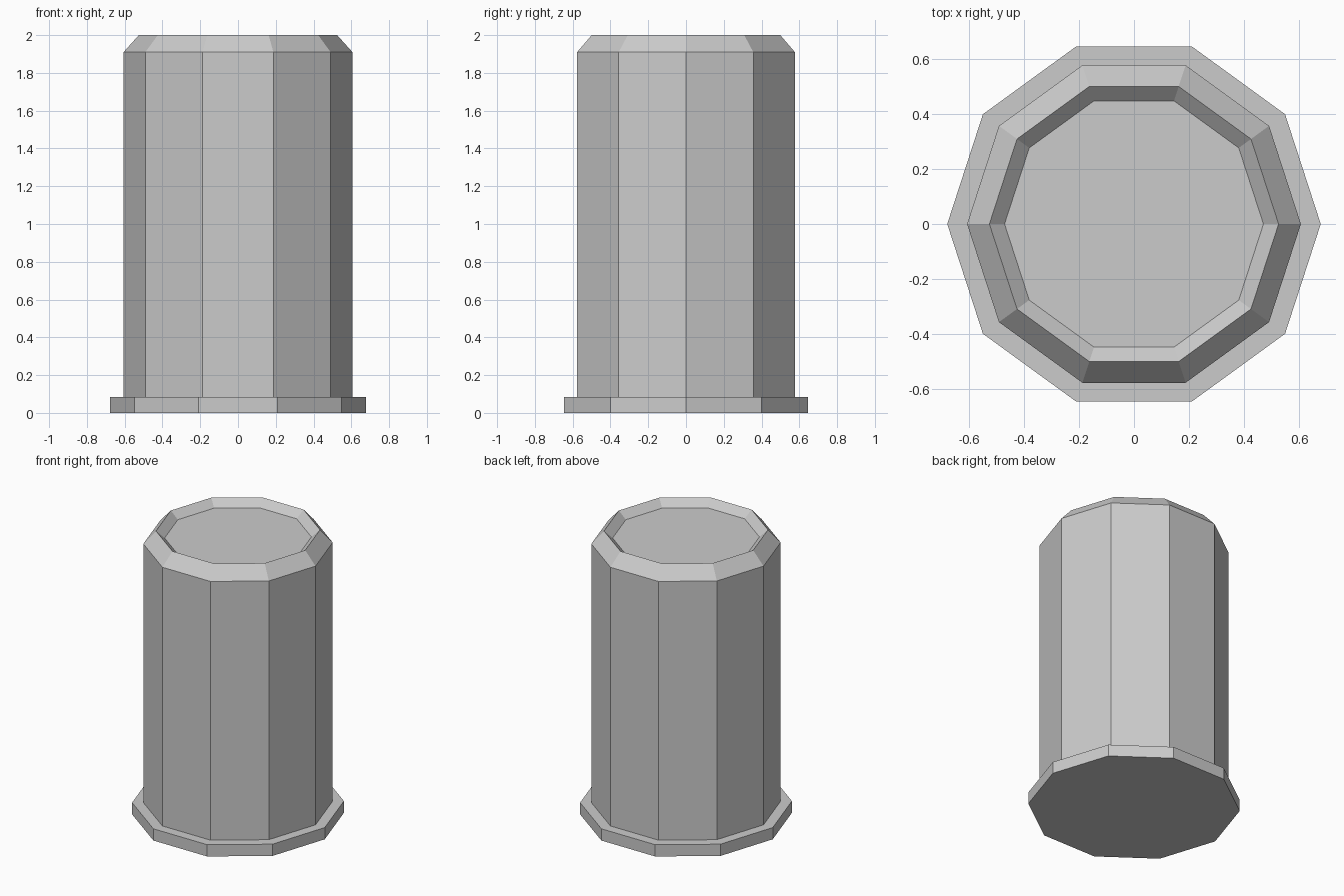
import bpy
import bmesh
from math import cos, sin, tau

cube = bpy.data.objects.get("Cube")
if cube:
    bpy.data.objects.remove(cube)

SIDES = 10

# Plain grey
grey = bpy.data.materials.new("plain_grey")
grey.use_nodes = True
colour = (0.6, 0.6, 0.6, 1)
grey.diffuse_color = colour
grey.node_tree.nodes["Principled BSDF"].inputs["Base Color"].default_value = colour


def lathe(name, profile):
    """Turn a (radius, height) profile into a closed ten-sided solid."""
    bm = bmesh.new()
    rings = [[bm.verts.new((r * cos(tau * i / SIDES), r * sin(tau * i / SIDES), z))
              for i in range(SIDES)] for r, z in profile]
    for low, high in zip(rings, rings[1:]):
        for i in range(SIDES):
            j = (i + 1) % SIDES
            bm.faces.new((low[i], low[j], high[j], high[i]))
    bm.faces.new(rings[0][::-1])
    bm.faces.new(rings[-1])
    mesh = bpy.data.meshes.new(name)
    bm.to_mesh(mesh)
    bm.free()
    mesh.materials.append(grey)
    obj = bpy.data.objects.new(name, mesh)
    bpy.context.collection.objects.link(obj)
    return obj


# One solid: foot flange, straight body, chamfered rim, shallow top recess
lathe("flanged_canister", [
    (0.678, 0), (0.678, 0.083),
    (0.606, 0.083), (0.606, 1.91),
    (0.525, 2.0), (0.47, 1.95),
])
